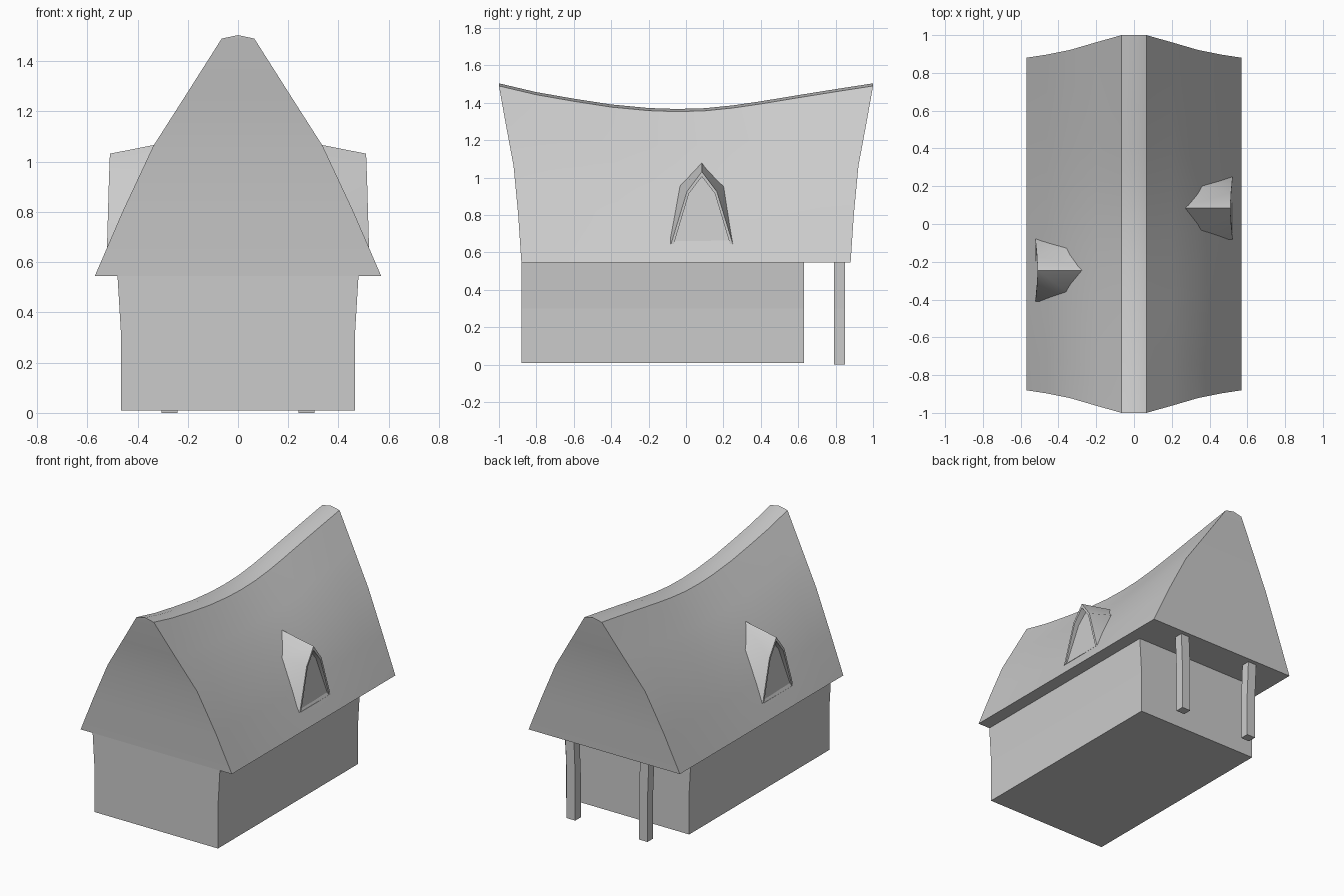
import bpy, bmesh
from math import radians

if "Cube" in bpy.data.objects:
    bpy.data.objects.remove(bpy.data.objects["Cube"])


def finish(name, verts, faces, smooth=None):
    me = bpy.data.meshes.new(name)
    me.from_pydata(verts, [], faces)
    bm = bmesh.new()
    bm.from_mesh(me)
    bmesh.ops.recalc_face_normals(bm, faces=bm.faces)
    bm.to_mesh(me)
    bm.free()
    ob = bpy.data.objects.new(name, me)
    bpy.context.collection.objects.link(ob)
    if smooth:
        bpy.ops.object.select_all(action='DESELECT')
        bpy.context.view_layer.objects.active = ob
        ob.select_set(True)
        bpy.ops.object.shade_smooth_by_angle(angle=radians(smooth))
    return ob


def stack(name, levels, y0, y1):
    """Stacked rectangles; each level is (x0, x1, z)."""
    verts, faces = [], []
    for x0, x1, z in levels:
        verts += [(x0, y0, z), (x1, y0, z), (x1, y1, z), (x0, y1, z)]
    for i in range(len(levels) - 1):
        a = 4 * i
        faces += [(a + j, a + (j + 1) % 4, a + 4 + (j + 1) % 4, a + 4 + j) for j in range(4)]
    n = len(verts)
    faces += [(3, 2, 1, 0), (n - 4, n - 3, n - 2, n - 1)]
    return finish(name, verts, faces)


# Walls, flaring slightly toward the eaves
stack("walls", [(-.465, .465, .01), (-.465, .465, .3), (-.48, .48, .55)], -.88, .63)

# Porch posts
for s, side in ((1, "right"), (-1, "left")):
    lv = [(.24, .305, 0), (.24, .305, .3), (.25, .315, .55)]
    stack(side + "_porch_post",
          [(min(s * a, s * b), max(s * a, s * b), z) for a, b, z in lv], .79, .85)

# Sagging roof: half section as (x, height fraction, length factor)
EAVE = .545
section = [(.57, 0, .88), (.46, .27, .897), (.337, .548, .922), (.2, .775, .962), (.065, 1, 1)]
ridge = [(-1, 1.49), (-.8, 1.443), (-.6, 1.408), (-.4, 1.377), (-.2, 1.358), (-.05, 1.353),
         (.1, 1.357), (.25, 1.372), (.4, 1.394), (.6, 1.427), (.8, 1.459), (1, 1.49)]
verts, faces = [], []
for y, zr in ridge:
    half = [(x, y * k, EAVE + f * (zr - EAVE)) for x, f, k in section]
    verts += half + [(0, y, zr + .014)] + [(-x, yy, z) for x, yy, z in reversed(half)]
P, N = 2 * len(section) + 1, len(ridge)
for i in range(N - 1):
    for j in range(P):
        k = (j + 1) % P
        faces.append((i * P + j, i * P + k, (i + 1) * P + k, (i + 1) * P + j))
# Gable ends as strips across the section
for b in (0, (N - 1) * P):
    for j in range(P // 2 - 1):
        faces.append((b + j, b + j + 1, b + P - 2 - j, b + P - 1 - j))
    m = P // 2
    faces.append((b + m - 1, b + m, b + m + 1))
finish("roof", verts, faces, 25)


# Dormers: peaked hood blending into the slope, with a recessed panel
def dormer(name, s, yc):
    front = [(.522, -.165, .645), (.514, -.08, .925), (.51, 0, 1.032),
             (.514, .08, .925), (.522, .165, .645)]
    back = [(.50, -.18, .645), (.345, -.12, .955), (.24, 0, 1.085),
            (.345, .12, .955), (.50, .18, .645)]
    rim = [(.522, -.15, .645), (.514, -.069, .915), (.51, 0, 1.005),
           (.514, .069, .915), (.522, .15, .645)]
    panel = [(x - d, y, z) for (x, y, z), d in zip(rim, (.008, .035, .045, .035, .008))]
    rings = [back, front, rim, panel]
    v = [(s * x, yc + y, z) for r in rings for x, y, z in r]
    f = [(5 * r + j, 5 * r + j + 1, 5 * r + j + 6, 5 * r + j + 5)
         for r in range(3) for j in range(4)]
    f += [(15, 16, 17, 18, 19), (5, 9, 4, 0), (5, 10, 14, 9), (10, 15, 19, 14)]
    f.append((4, 3, 2, 1, 0))
    finish(name, v, f, 35)
    # Soft saddle running from the hood up toward the ridge
    rows = [(.345, .955, .12), (.24, 1.085, .10), (.15, 1.225, .05)]
    v, f = [], []
    for i, (x, z, w) in enumerate(rows):
        lift = (.0, .0, .0)[i]
        v += [(s * x, yc - w, z - (.0, .0, .02)[i]), (s * (x + lift), yc, z), (s * x, yc + w, z - (.0, .0, .02)[i])]
    for i in range(2):
        for j in range(2):
            a = 3 * i + j
            f.append((a, a + 1, a + 4, a + 3))
    finish(name + "_saddle", v, f, 60)


dormer("right_dormer", 1, .085)
dormer("left_dormer", -1, -.245)
